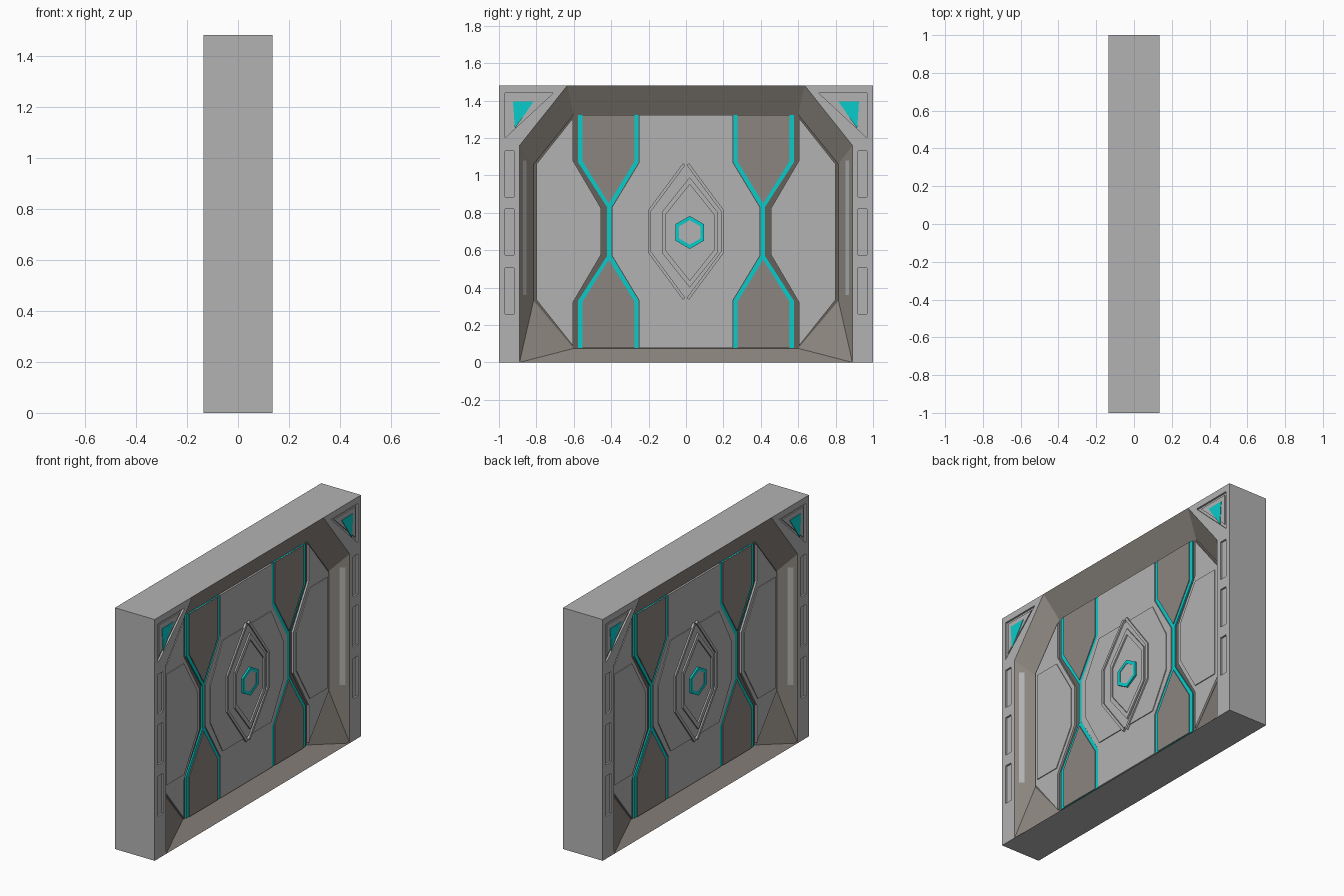
import bpy, bmesh
from math import sin, cos, pi
from mathutils import Vector

cube = bpy.data.objects.get("Cube")
if cube:
    bpy.data.objects.remove(cube)


def material(name, rgb):
    m = bpy.data.materials.new(name)
    m.use_nodes = True
    m.diffuse_color = (*rgb, 1)
    node = next(n for n in m.node_tree.nodes if n.type == 'BSDF_PRINCIPLED')
    node.inputs["Base Color"].default_value = (*rgb, 1)
    return m


GREY = material("light grey metal", (0.45, 0.45, 0.45))
TAUPE = material("taupe metal", (0.26, 0.235, 0.21))
DARK = material("dark groove", (0.13, 0.115, 0.10))
CYAN = material("cyan glow", (0.003, 0.6, 0.6))

W, H, D = 1.0, 1.48, 0.135      # half length, height, half thickness
MID = 0.70                      # height of the door's middle line
BASE, FACE = 0.045, 0.057       # depth of the groove floor and panel faces


def finish(name, bm, mat):
    me = bpy.data.meshes.new(name)
    bm.to_mesh(me)
    bm.free()
    me.materials.append(mat)
    ob = bpy.data.objects.new(name, me)
    bpy.context.collection.objects.link(ob)
    return ob


def plate(name, s, loops, x0, x1, mat):
    """Flat plate of (y, z) loops, later loops being holes; s picks the wall side."""
    bm = bmesh.new()
    for loop in loops:
        vs = [bm.verts.new((s * x1, s * y, z)) for y, z in loop]
        for i, v in enumerate(vs):
            bm.edges.new((v, vs[i - 1]))
    bmesh.ops.triangle_fill(bm, edges=bm.edges[:], use_beauty=True)
    ext = bmesh.ops.extrude_face_region(bm, geom=bm.faces[:], use_keep_orig=True)
    moved = [g for g in ext["geom"] if isinstance(g, bmesh.types.BMVert)]
    bmesh.ops.translate(bm, verts=moved, vec=(s * (x0 - x1), 0, 0))
    bmesh.ops.recalc_face_normals(bm, faces=bm.faces[:])
    return finish(name, bm, mat)


def surface(name, s, verts, faces, mat):
    """Open surface whose faces all look out of the wall."""
    bm = bmesh.new()
    vs = [bm.verts.new((s * x, s * y, z)) for x, y, z in verts]
    for f in faces:
        face = bm.faces.new([vs[i] for i in f])
        face.normal_update()
        if face.normal.x * s < 0:
            face.normal_flip()
    return finish(name, bm, mat)


def ribbon(path, width):
    """Outline of an open path thickened with mitred corners."""
    pts = [Vector(p) for p in path]
    left, right = [], []
    for i, p in enumerate(pts):
        a = (p - pts[i - 1]).normalized() if i else (pts[1] - p).normalized()
        b = (pts[i + 1] - p).normalized() if i < len(pts) - 1 else a
        n = Vector((-a.y - b.y, a.x + b.x)).normalized()
        off = n * width / 2 / n.dot(Vector((-a.y, a.x)))
        left.append(tuple(p + off))
        right.append(tuple(p - off))
    return left + right[::-1]


def flip(loop, m):
    return [(m * y, z) for y, z in loop]


def both(half):
    """Close a half outline with its mirror image."""
    return half + [(-y, z) for y, z in reversed(half)]


def rect(y0, y1, z0, z1):
    return [(y0, z0), (y1, z0), (y1, z1), (y0, z1)]


def grow(loop, c, k):
    return [(c[0] + (y - c[0]) * k, c[1] + (z - c[1]) * k) for y, z in loop]


# outer casing: four sides of the block
bm = bmesh.new()
bmesh.ops.create_cube(bm, size=1)
bmesh.ops.scale(bm, vec=(2 * D, 2 * W, H), verts=bm.verts)
bmesh.ops.translate(bm, vec=(0, 0, H / 2), verts=bm.verts)
ends = [f for f in bm.faces if abs(f.normal.x) > 0.5]
bmesh.ops.delete(bm, geom=ends, context='FACES_ONLY')
finish("outer_casing", bm, GREY)

# shared outlines, as (y, z)
MOUTH = both([(-0.89, 0), (-0.89, 1.16), (-0.635, H)])
INNER = both([(-0.60, 0.075), (-0.815, 0.33), (-0.815, 1.06), (-0.60, 1.325)])
PILLAR = [(-W, 0), (-0.89, 0), (-0.89, 1.16), (-0.635, H), (-W, H)]
CORNER = [(-0.968, 1.44), (-0.71, 1.44), (-0.968, 1.20)]
ISLAND = [(-0.953, 1.425), (-0.745, 1.425), (-0.953, 1.235)]
LAMP = [(-0.925, 1.395), (-0.815, 1.395), (-0.915, 1.25)]
SLOTS = [rect(-0.968, -0.92, z, z + 0.245) for z in (0.26, 0.575, 0.885)]
SIDE = [(-0.80, 1.06), (-0.605, 1.305), (-0.605, 1.08), (-0.455, 0.825),
        (-0.455, 0.575), (-0.605, 0.32), (-0.605, 0.09), (-0.80, 0.335)]
SIDE_PAD = [(-0.78, 1.04), (-0.61, 1.04), (-0.48, 0.82),
            (-0.48, 0.58), (-0.61, 0.36), (-0.78, 0.36)]
GLOW = [(-0.577, 1.323), (-0.253, 1.323), (-0.253, 1.07), (-0.398, 0.83),
        (-0.398, 0.57), (-0.253, 0.33), (-0.253, 0.077), (-0.577, 0.077),
        (-0.577, 0.33), (-0.422, 0.57), (-0.422, 0.83), (-0.577, 1.07)]
WEDGE = [(-0.553, 1.322), (-0.275, 1.322), (-0.275, 1.075),
         (-0.413, 0.85), (-0.553, 1.075)]
CENTRE = both([(-0.25, 0.077), (-0.25, 0.33), (-0.395, 0.57),
               (-0.395, 0.83), (-0.25, 1.07), (-0.25, 1.323)])
CENTRE_PAD = both([(-0.235, 0.36), (-0.355, 0.58), (-0.355, 0.81), (-0.235, 1.04)])
BRACKET = [(-0.01, 1.06), (-0.195, 0.81), (-0.195, 0.59), (-0.01, 0.34)]

HUB = (0.02, 0.695)
DIAMOND = [(HUB[0] + y, HUB[1] + z) for y, z in
           ((0, 0.295), (0.148, 0.11), (0.148, -0.11),
            (0, -0.295), (-0.148, -0.11), (-0.148, 0.11))]
HEX = [(HUB[0] + 0.088 * sin(k * pi / 3), HUB[1] + 0.088 * cos(k * pi / 3))
       for k in range(6)]

for s, side in ((1, "left"), (-1, "right")):
    # sloped reveal between the mouth of the frame and the sunken door
    verts = [(D, *p) for p in MOUTH] + [(BASE, *p) for p in INNER]
    quads = [(0, 5, 13, 6), (0, 6, 7), (0, 7, 8, 1), (1, 8, 9, 2),
             (2, 9, 10, 3), (3, 10, 11, 4), (4, 11, 12, 5), (5, 12, 13)]
    surface(side + "_reveal", s, verts, quads, TAUPE)

    # groove floor behind the door panels
    plate(side + "_groove_floor", s, [INNER], 0.01, BASE, DARK)

    for m, end in ((1, "near"), (-1, "far")):
        tag = f"{side}_{end}_"
        # pillar face with slots and a triangular corner recess
        holes = [flip(h, m) for h in SLOTS + [CORNER]]
        plate(tag + "pillar", s, [flip(PILLAR, m)] + holes, 0.123, D, GREY)
        surface(tag + "slot_floor", s, [(0.124, *p) for p in flip(PILLAR, m)],
                [range(len(PILLAR))], GREY)
        plate(tag + "corner_island", s, [flip(ISLAND, m)], 0.123, 0.131, GREY)
        plate(tag + "corner_lamp", s, [flip(LAMP, m)], 0.131, 0.134, CYAN)

        # long light strip on the reveal
        strip = [(D - 1.2 * (0.89 - y) + 0.004, -m * y, z) for y, z in
                 rect(0.852, 0.872, 0.36, 1.08)]
        surface(tag + "reveal_strip", s, strip, [range(4)], GREY)

        # door side panel, glowing trim and wedges
        plate(tag + "side_panel", s, [flip(SIDE, m)], BASE, FACE, GREY)
        plate(tag + "side_pad", s, [flip(SIDE_PAD, m)], FACE, FACE + 0.005, GREY)
        plate(tag + "glow_trim", s, [flip(GLOW, m)], BASE, 0.053, CYAN)
        lower = [(y, 2 * MID - z) for y, z in WEDGE]
        for part, loop in (("upper_wedge", WEDGE), ("lower_wedge", lower)):
            plate(tag + part, s, [flip(loop, m)], BASE, FACE + 0.001, TAUPE)

        # bracket ridge around the emblem
        plate(tag + "bracket", s, [ribbon(flip(BRACKET, m), 0.016)],
              FACE, FACE + 0.014, GREY)

    # centre panel and emblem
    plate(side + "_centre_panel", s, [CENTRE], BASE, FACE, GREY)
    plate(side + "_centre_pad", s, [CENTRE_PAD], FACE, FACE + 0.005, GREY)
    plate(side + "_emblem_diamond", s, [DIAMOND, grow(DIAMOND, HUB, 0.87)],
          FACE, FACE + 0.014, GREY)
    plate(side + "_emblem_glow", s, [HEX, grow(HEX, HUB, 0.74)],
          FACE, FACE + 0.016, CYAN)
    plate(side + "_emblem_core", s, [grow(HEX, HUB, 0.74)],
          FACE, FACE + 0.013, GREY)
